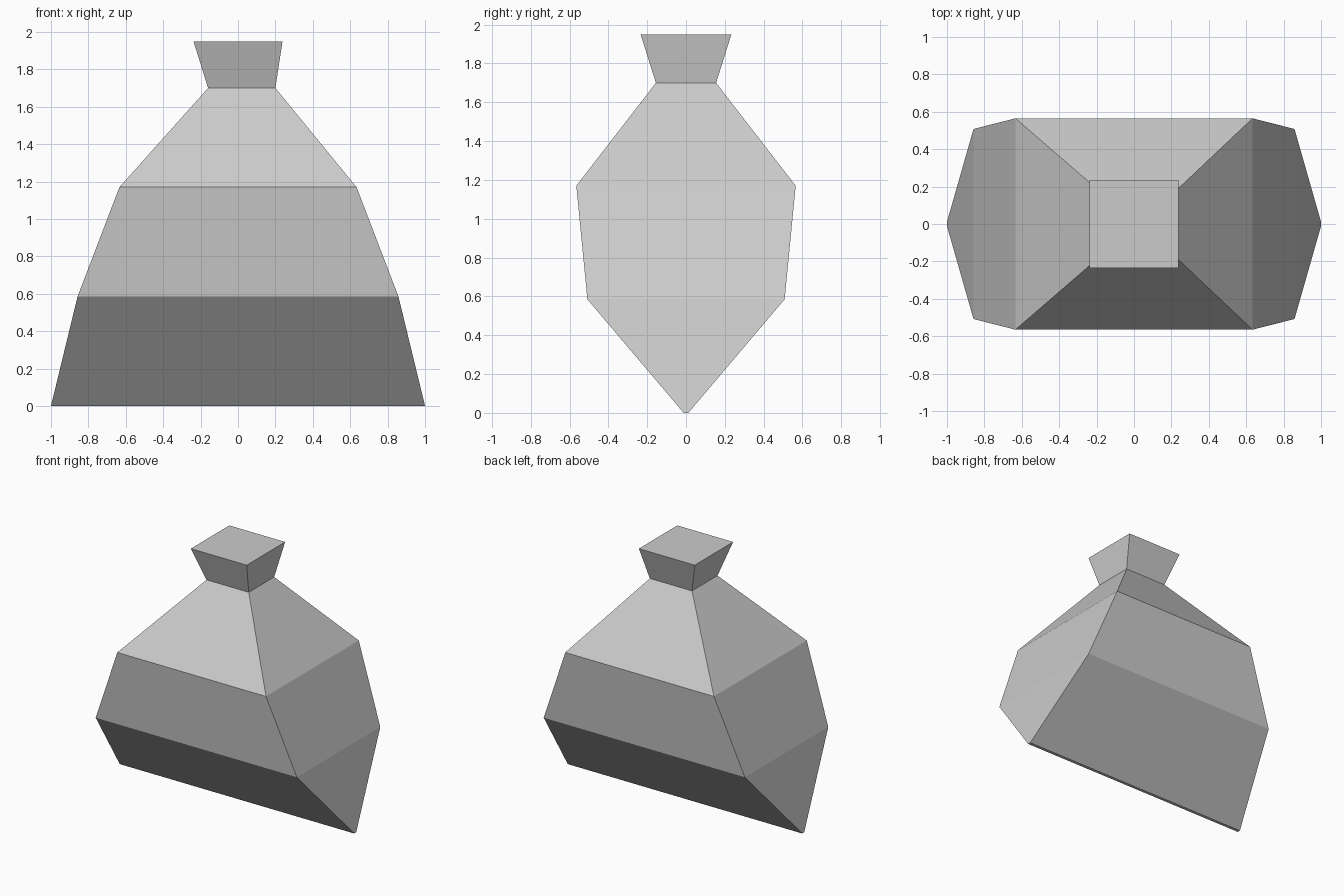
import bpy
import bmesh

if "Cube" in bpy.data.objects:
    bpy.data.objects.remove(bpy.data.objects["Cube"])

# Rectangular cross-sections, bottom to top: z, centre x, half width, half depth
SECTIONS = [
    (0.00, 0.00, 1.00, 0.012),   # pinched bottom seam
    (0.585, 0.00, 0.858, 0.508),
    (1.17, 0.00, 0.634, 0.565),  # widest depth
    (1.70, 0.02, 0.18, 0.155),   # tied neck, slightly off centre
    (1.95, 0.00, 0.238, 0.234),  # flared mouth
]


def loft(name, sections):
    """Skin a stack of rectangles into one closed, flat-shaded mesh."""
    bm = bmesh.new()
    rings = [
        [bm.verts.new((cx + sx * hx, sy * hy, z))
         for sx, sy in ((-1, -1), (1, -1), (1, 1), (-1, 1))]
        for z, cx, hx, hy in sections
    ]
    for low, high in zip(rings, rings[1:]):
        for i in range(4):
            j = (i + 1) % 4
            bm.faces.new((low[i], low[j], high[j], high[i]))
    bm.faces.new(rings[0][::-1])
    bm.faces.new(rings[-1])
    bmesh.ops.recalc_face_normals(bm, faces=bm.faces)
    mesh = bpy.data.meshes.new(name)
    bm.to_mesh(mesh)
    bm.free()
    obj = bpy.data.objects.new(name, mesh)
    bpy.context.collection.objects.link(obj)
    return obj


# Sack with body, neck and mouth in one skin
loft("sack", SECTIONS)
